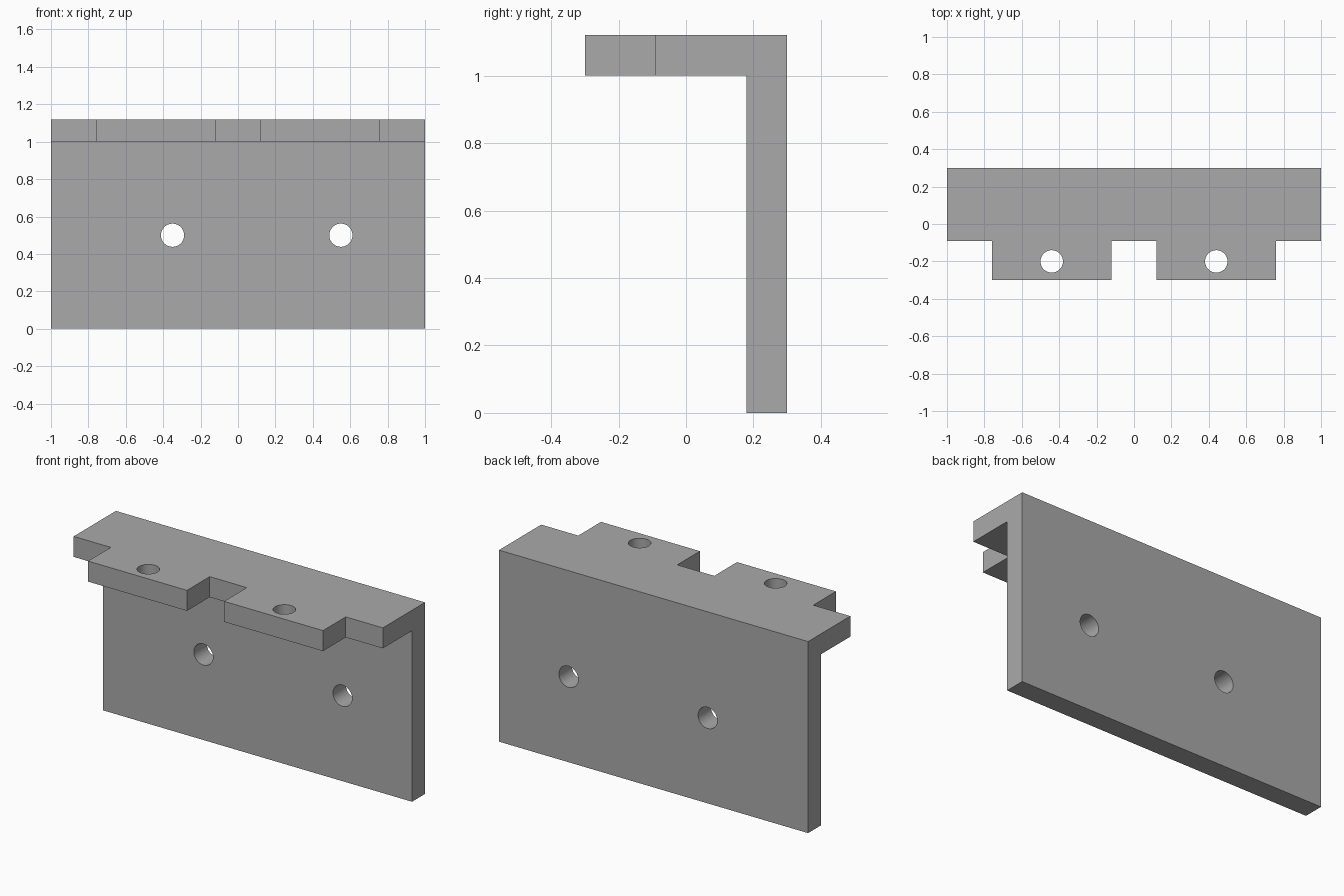
import bpy, bmesh, math
from mathutils import Matrix

if "Cube" in bpy.data.objects:
    bpy.data.objects.remove(bpy.data.objects["Cube"])

grey = bpy.data.materials.new("plain grey")
grey.diffuse_color = (0.4, 0.4, 0.4, 1)
grey.use_nodes = True
grey.node_tree.nodes["Principled BSDF"].inputs["Base Color"].default_value = grey.diffuse_color


def make_object(name, bm):
    bmesh.ops.recalc_face_normals(bm, faces=bm.faces)
    mesh = bpy.data.meshes.new(name)
    bm.to_mesh(mesh)
    bm.free()
    mesh.materials.append(grey)
    obj = bpy.data.objects.new(name, mesh)
    bpy.context.collection.objects.link(obj)
    return obj


def box(name, x0, x1, y0, y1, z0, z1):
    bm = bmesh.new()
    place = (Matrix.Translation(((x0 + x1) / 2, (y0 + y1) / 2, (z0 + z1) / 2))
             @ Matrix.Diagonal((x1 - x0, y1 - y0, z1 - z0, 1)))
    bmesh.ops.create_cube(bm, size=1, matrix=place)
    return make_object(name, bm)


def drill(name, centre, radius, rotation=Matrix()):
    bm = bmesh.new()
    bmesh.ops.create_cone(bm, cap_ends=True, segments=48, radius1=radius,
                          radius2=radius, depth=0.3,
                          matrix=Matrix.Translation(centre) @ rotation)
    return make_object(name, bm)


# Angle bracket: L profile swept along x
profile = [(0.18, 0), (0.30, 0), (0.30, 1.12), (-0.30, 1.12), (-0.30, 1.0), (0.18, 1.0)]
bm = bmesh.new()
face = bm.faces.new([bm.verts.new((-1, y, z)) for y, z in profile])
swept = bmesh.ops.extrude_face_region(bm, geom=[face], use_keep_orig=True)
bmesh.ops.translate(bm, vec=(2, 0, 0),
                    verts=[v for v in swept["geom"] if isinstance(v, bmesh.types.BMVert)])
bracket = make_object("angle_bracket", bm)

# Notches that leave two tabs on the flange
cutters = [box("notch_cutter", x0, x1, -0.5, -0.09, 0.9, 1.3)
           for x0, x1 in ((-1.2, -0.76), (-0.12, 0.12), (0.76, 1.2))]
# Tab holes, then wall holes
cutters += [drill("tab_hole_cutter", (x, -0.20, 1.06), 0.06) for x in (-0.44, 0.44)]
cutters += [drill("wall_hole_cutter", (x, 0.24, 0.50), 0.062, Matrix.Rotation(math.pi / 2, 4, "X"))
            for x in (-0.35, 0.55)]

bpy.context.view_layer.objects.active = bracket
for cutter in cutters:
    mod = bracket.modifiers.new("cut", "BOOLEAN")
    mod.operation = "DIFFERENCE"
    mod.solver = "EXACT"
    mod.object = cutter
    bpy.ops.object.modifier_apply(modifier=mod.name)
    bpy.data.objects.remove(cutter)

# Smooth hole walls, sharp plate edges
bpy.ops.object.select_all(action="DESELECT")
bracket.select_set(True)
bpy.ops.object.shade_smooth_by_angle(angle=math.radians(30))
